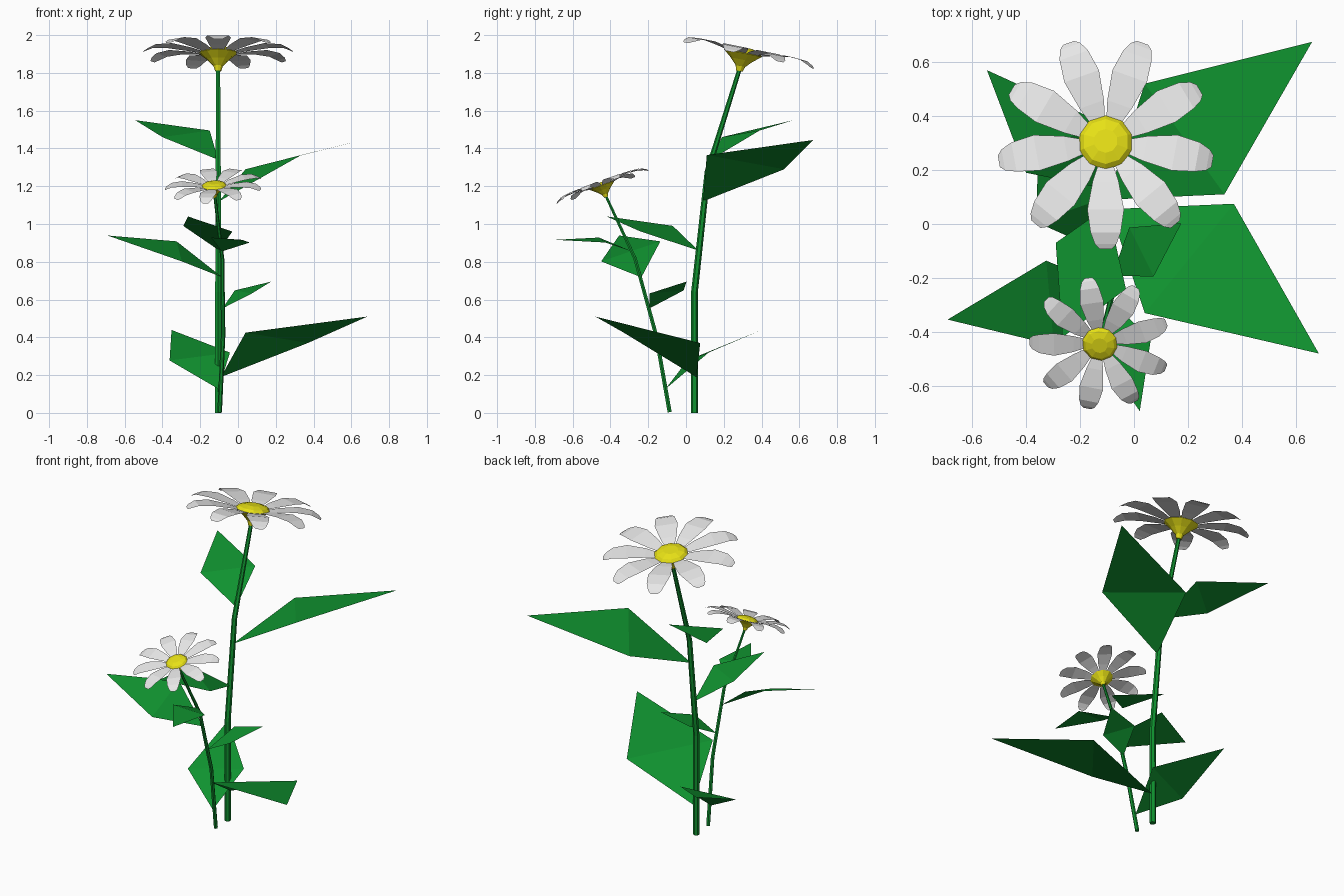
import bpy, bmesh, math
from mathutils import Matrix, Vector

if "Cube" in bpy.data.objects:
    bpy.data.objects.remove(bpy.data.objects["Cube"])


def material(name, rgb):
    m = bpy.data.materials.new(name)
    m.diffuse_color = (*rgb, 1)
    m.use_nodes = True
    m.node_tree.nodes["Principled BSDF"].inputs["Base Color"].default_value = m.diffuse_color
    return m


GREEN = material("leaf green", (0.005, 0.29, 0.029))
WHITE = material("petal white", (0.8, 0.8, 0.8))
YELLOW = material("centre yellow", (0.8, 0.75, 0.008))


def make(name, verts, faces, mat):
    me = bpy.data.meshes.new(name)
    me.from_pydata([tuple(v) for v in verts], [], faces)
    me.materials.append(mat)
    ob = bpy.data.objects.new(name, me)
    bpy.context.collection.objects.link(ob)
    return ob


def rings(name, rows, n, mat):
    """Closed tube through rows of (centre, radius)."""
    verts, faces = [], []
    for c, r in rows:
        for i in range(n):
            a = math.tau * (i + 0.5) / n
            verts.append(Vector(c) + Vector((r * math.cos(a), r * math.sin(a), 0)))
    for k in range(len(rows) - 1):
        for i in range(n):
            j = (i + 1) % n
            faces.append((k * n + i, k * n + j, k * n + n + j, k * n + n + i))
    faces.append(tuple(reversed(range(n))))
    faces.append(tuple(range(len(verts) - n, len(verts))))
    return make(name, verts, faces, mat)


parts = []

# Bent stem
X = -0.105
parts.append(rings("stem", [((X, 0.045, 0), 0.019), ((X, 0.045, 0.64), 0.018),
                            ((X, 0.115, 1.28), 0.016), ((X, 0.285, 1.825), 0.012)], 6, GREEN))

# Leaves: base, two side corners, tip; folded across the middle
LEAVES = [
    [(-0.09, 0.055, 0.19), (0.04, -0.33, 0.425), (0.37, 0.075, 0.37), (0.685, -0.48, 0.51)],
    [(-0.10, 0.065, 0.86), (-0.29, -0.07, 0.99), (-0.03, -0.24, 0.96), (-0.265, -0.42, 1.04)],
    [(-0.10, 0.09, 1.12), (0.335, 0.11, 1.365), (0.04, 0.52, 1.29), (0.66, 0.675, 1.445)],
    [(-0.105, 0.13, 1.34), (-0.15, 0.39, 1.495), (-0.40, 0.19, 1.46), (-0.545, 0.57, 1.55)],
]
for i, pts in enumerate(LEAVES):
    parts.append(make(f"leaf_{i + 1}", pts, [(0, 2, 1), (1, 2, 3)], GREEN))

# Flower head frame, tilted backwards
HEAD = Matrix.Translation((X, 0.302, 1.905)) @ Matrix.Rotation(math.radians(-11.5), 4, 'X')

# Yellow funnel and low dome
centre = rings("flower_centre", [((0, 0, h), r) for h, r in
               [(-0.097, 0.017), (-0.07, 0.026), (-0.035, 0.06), (0, 0.103),
                (0.018, 0.085), (0.03, 0.045)]], 10, YELLOW)
centre.data.transform(HEAD)
parts.append(centre)

# Nine petals: (distance, half width, height) rows
ROWS = [(0.085, 0.028, 0.0), (0.15, 0.048, 0.015), (0.26, 0.068, 0.031),
        (0.345, 0.056, 0.025), (0.385, 0.04, 0.006), (0.402, 0.022, -0.006)]
verts, faces = [], []
for k in range(9):
    rot = Matrix.Rotation(math.radians(-90 + 40 * k), 4, 'Z')
    o = len(verts)
    for r, w, h in ROWS:
        verts += [HEAD @ rot @ Vector((r, s * w, h)) for s in (-1, 1)]
    for i in range(len(ROWS) - 1):
        a = o + 2 * i
        faces.append((a, a + 2, a + 3, a + 1))
parts.append(make("petals", verts, faces, WHITE))

# Smaller second plant: turned, leaning copy of the first
PLACE = (Matrix.Translation((-0.1, -0.085, 0.005))
         @ Matrix.Rotation(math.radians(2.6), 4, 'Y')
         @ Matrix.Rotation(math.radians(10), 4, 'X')
         @ Matrix.Rotation(math.radians(150), 4, 'Z')
         @ Matrix.Scale(0.65, 4)
         @ Matrix.Translation((0.1, -0.045, 0)))
for ob in parts:
    c = ob.copy()
    c.data = ob.data.copy()
    c.name = "small_" + ob.name
    c.data.transform(PLACE)
    bpy.context.collection.objects.link(c)
